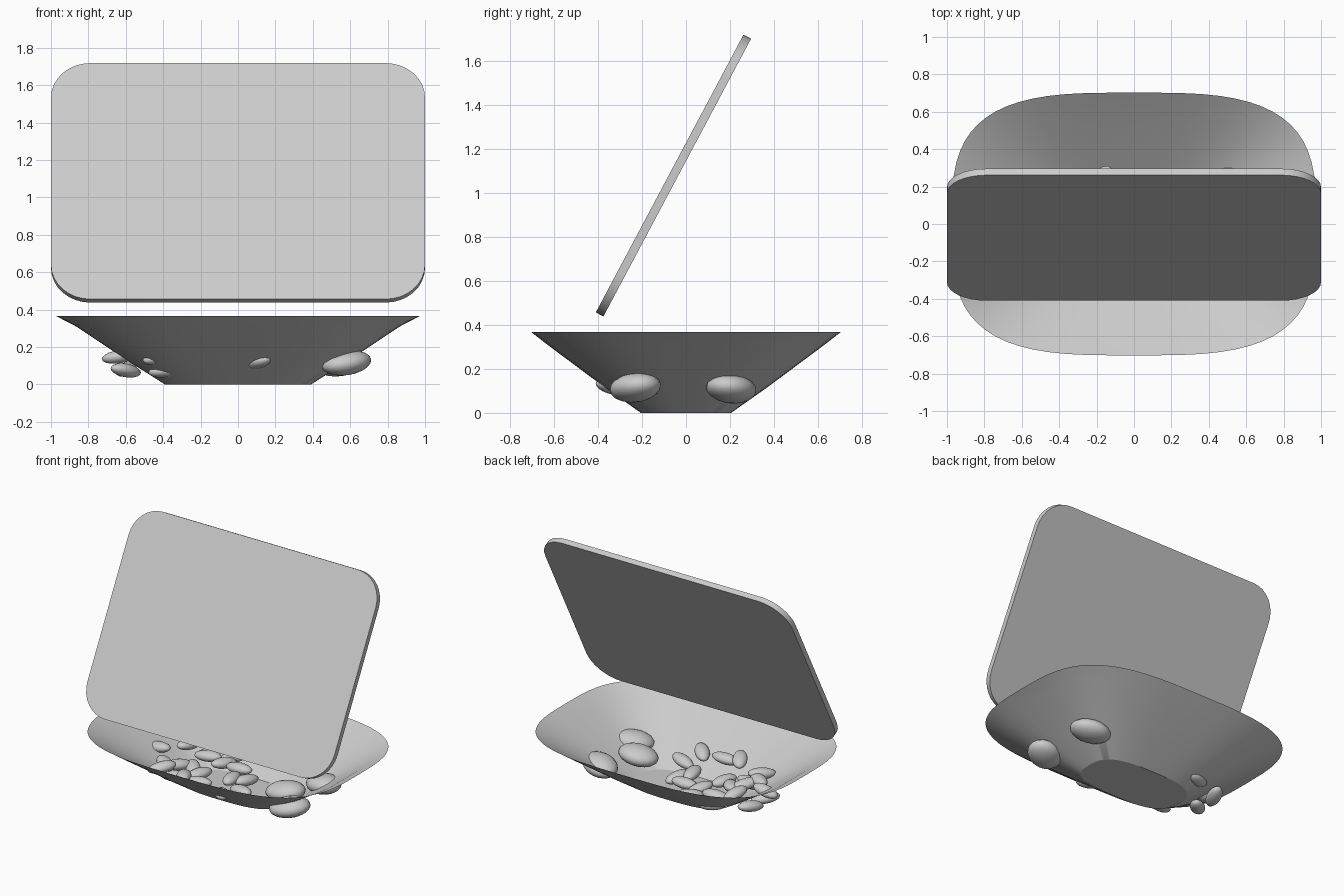
import bpy, bmesh, random
from math import sin, cos, pi, radians, copysign
from mathutils import Matrix, Vector

if "Cube" in bpy.data.objects:
    bpy.data.objects.remove(bpy.data.objects["Cube"])

random.seed(4)


def make(name, bm, smooth=35):
    bmesh.ops.recalc_face_normals(bm, faces=bm.faces[:])
    me = bpy.data.meshes.new(name)
    bm.to_mesh(me)
    bm.free()
    ob = bpy.data.objects.new(name, me)
    bpy.context.collection.objects.link(ob)
    bpy.context.view_layer.objects.active = ob
    ob.select_set(True)
    bpy.ops.object.shade_smooth_by_angle(angle=radians(smooth))
    ob.select_set(False)
    return ob


def squircle(bm, a, b, z, n, count=64):
    ring = []
    for i in range(count):
        t = 2 * pi * i / count
        c, s = cos(t), sin(t)
        ring.append(bm.verts.new((a * copysign(abs(c) ** (2 / n), c),
                                  b * copysign(abs(s) ** (2 / n), s), z)))
    return ring


# Flared open tray: thin single-wall shell with a flat floor
bm = bmesh.new()
profile = [(0.39, 0.205, 0, 3.0), (0.58, 0.375, 0.12, 3.2),
           (0.865, 0.63, 0.31, 3.3), (0.975, 0.703, 0.367, 3.3)]
rings = [squircle(bm, *p) for p in profile]
bm.faces.new(rings[0])
for lo, hi in zip(rings, rings[1:]):
    for i in range(len(lo)):
        j = (i + 1) % len(lo)
        bm.faces.new((lo[i], lo[j], hi[j], hi[i]))
make("tray", bm, 30)

# Lid: rounded slab hovering at a steep tilt
bm = bmesh.new()
W, L, T, R = 1.0, 0.7145, 0.039, 0.21
outline = []
for k, (sx, sy) in enumerate([(1, 1), (-1, 1), (-1, -1), (1, -1)]):
    for i in range(9):
        a = pi / 2 * (k + i / 8)
        outline.append(bm.verts.new((sx * (W - R) + R * cos(a),
                                     sy * (L - R) + R * sin(a), -T / 2)))
base = bm.faces.new(outline)
ext = bmesh.ops.extrude_face_region(bm, geom=[base])
bmesh.ops.translate(bm, vec=(0, 0, T),
                    verts=[v for v in ext["geom"] if isinstance(v, bmesh.types.BMVert)])
lid = make("lid", bm, 35)
lid.location = (0, -0.057, 1.078)
lid.rotation_euler = (radians(62), 0, 0)


# Food pieces: flattened ellipsoids
def piece(name, loc, size, turn, tilt=0):
    bm = bmesh.new()
    bmesh.ops.create_uvsphere(bm, u_segments=16, v_segments=10, radius=1)
    bm.transform(Matrix.Rotation(turn, 4, 'Z') @ Matrix.Rotation(tilt, 4, 'Y')
                 @ Matrix.Diagonal(Vector((*size, 1))))
    ob = make(name, bm, 60)
    ob.location = loc


# Large pieces on the right
for loc, turn in [((0.58, -0.23, 0.115), 0.5), ((0.55, 0.205, 0.11), -0.4),
                  ((0.42, -0.05, 0.12), 0.2)]:
    piece("large_piece", loc, (0.14, 0.11, 0.065), turn, -0.15)

# Small pieces scattered through the middle and left
small = [(0.10, -0.33, 0.12), (0.15, -0.18, 0.10), (-0.01, -0.06, 0.10),
         (0.06, 0.01, 0.08), (-0.19, 0.23, 0.10), (-0.11, -0.30, 0.14),
         (-0.22, -0.31, 0.16), (-0.32, -0.06, 0.09), (-0.41, -0.10, 0.11),
         (-0.44, -0.25, 0.14), (-0.47, -0.17, 0.13), (-0.60, -0.06, 0.075),
         (-0.60, 0.11, 0.08), (-0.36, 0.22, 0.07), (-0.38, -0.20, 0.075),
         (-0.63, -0.02, 0.15), (-0.49, 0.13, 0.15), (-0.34, 0.14, 0.10),
         (-0.24, -0.10, 0.09), (-0.19, 0.11, 0.10), (-0.06, 0.10, 0.10)]
for loc in small:
    piece("small_piece", loc, (0.10, 0.05, 0.036),
          random.uniform(-pi / 2, pi / 2), random.uniform(-0.2, 0.2))
